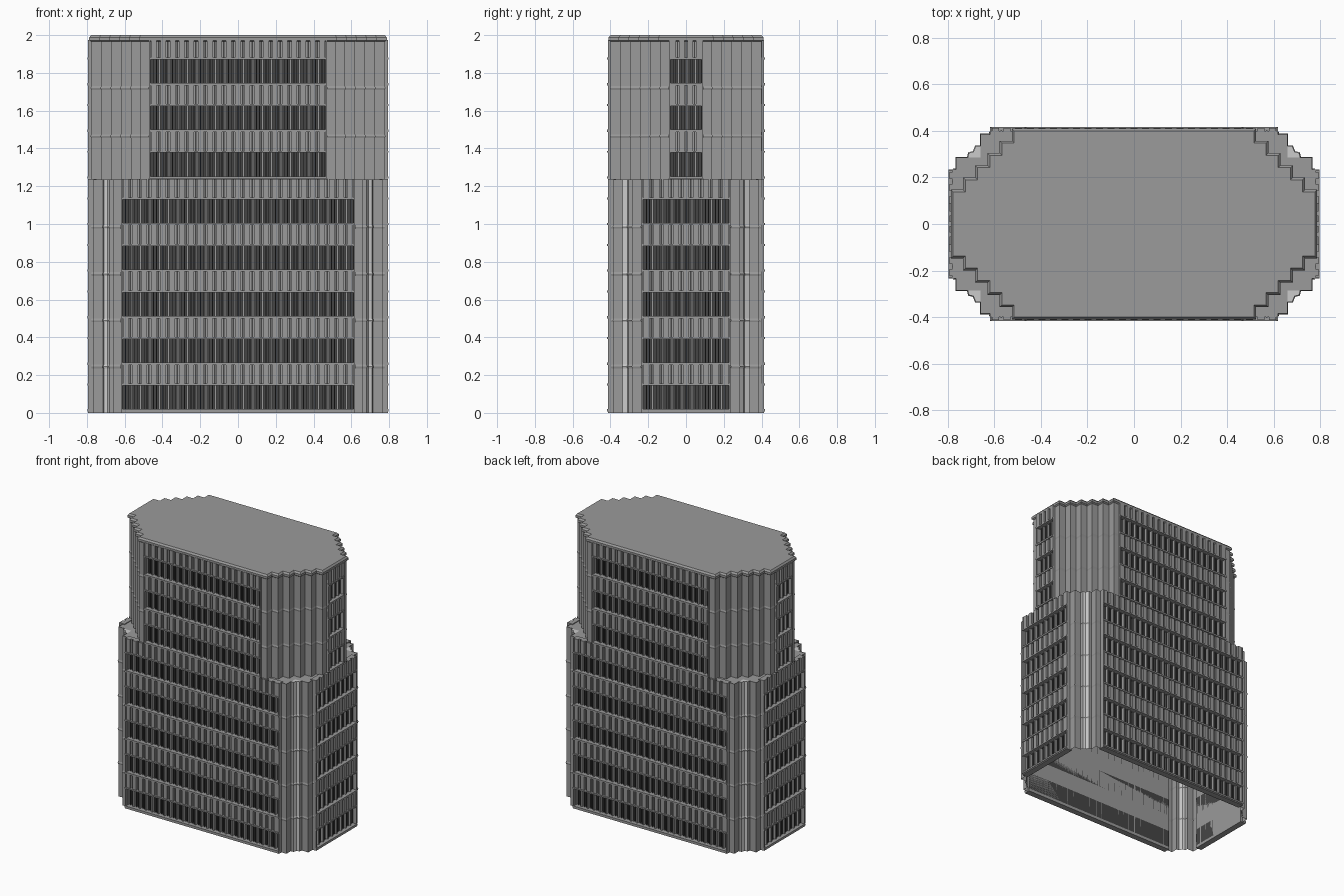
import bpy, bmesh

if "Cube" in bpy.data.objects:
    bpy.data.objects.remove(bpy.data.objects["Cube"])

PITCH, WIN = 0.2465, 0.125        # storey height, window height
GLASS = 0.03                      # window recess
FRONT, SIDE = 0.40, 0.78          # wall planes


def grey(name, v):
    m = bpy.data.materials.new(name)
    m.diffuse_color = (v, v, v, 1)
    m.use_nodes = True
    m.node_tree.nodes["Principled BSDF"].inputs["Base Color"].default_value = m.diffuse_color
    return m


MATS = [grey("stone_grey", 0.325), grey("dark_glass", 0.06), grey("pale_stone", 0.55)]


def finish(bm, name):
    bmesh.ops.recalc_face_normals(bm, faces=bm.faces[:])
    me = bpy.data.meshes.new(name)
    bm.to_mesh(me)
    bm.free()
    for m in MATS:
        me.materials.append(m)
    ob = bpy.data.objects.new(name, me)
    bpy.context.collection.objects.link(ob)
    return ob


def outline(quarter, off=0.0):
    """Mirror a front-right quarter path into a closed plan."""
    q = [(x + off, y - off) for x, y in quarter]
    right = q + [(x, -y) for x, y in reversed(q)]
    return right + [(-x, y) for x, y in reversed(right)]


def shell(name, quarter, levels, cap=False, pale=()):
    """Loft the plan through (z, offset) levels, open at the bottom."""
    bm = bmesh.new()
    rings = [[bm.verts.new((x, y, z)) for x, y in outline(quarter, off)]
             for z, off in levels]
    n = len(rings[0])
    for a, b in zip(rings, rings[1:]):
        for i in range(n):
            j = (i + 1) % n
            f = bm.faces.new((a[i], a[j], b[j], b[i]))
            c = f.calc_center_median()
            if pale and pale[0] < abs(c.x) < pale[1]:
                f.material_index = 2
    if cap:
        bm.faces.new(rings[-1])
    return finish(bm, name)


def box(bm, side, u0, u1, d0, d1, z0, z1, mat=0):
    """Box on one of the four walls: u along the wall, d outwards."""
    place = {'front': lambda u, d: (u, -d), 'back': lambda u, d: (-u, d),
             'right': lambda u, d: (d, u), 'left': lambda u, d: (-d, -u)}[side]
    v = [bm.verts.new((*place(u, d), z)) for z in (z0, z1)
         for u, d in ((u0, d0), (u1, d0), (u1, d1), (u0, d1))]
    for f in ((0, 1, 2, 3), (4, 5, 6, 7), (0, 1, 5, 4),
              (1, 2, 6, 5), (2, 3, 7, 6), (3, 0, 4, 7)):
        bm.faces.new([v[i] for i in f]).material_index = mat


def facade(name, side, half, plane, floors, top):
    """Window bands with fins, ribbed spandrels and ledges."""
    bm = bmesh.new()
    n = round(2 * half / 0.05)
    w = 2 * half / n
    g = plane - GLASS
    for k in floors:
        z0 = 0.02 + k * PITCH
        z1 = z0 + WIN
        z2 = top if k == floors[-1] else z0 + PITCH - 0.012
        # glass, sill, head ledge, spandrel
        box(bm, side, -half, half, g, g + 0.003, z0, z1, 1)
        box(bm, side, -half, half, g, plane + 0.018, z0 - 0.012, z0)
        box(bm, side, -half, half, g, plane + 0.018, z1, z1 + 0.01)
        box(bm, side, -half, half, g, plane, z1 + 0.01, z2)
        for i in range(n):
            u = -half + i * w
            # raised spandrel panel with a dark groove beside it
            box(bm, side, u + 0.2 * w, u + 0.8 * w, plane, plane + 0.013, z1 + 0.01, z2)
            box(bm, side, u - 0.08 * w if i else u, u + 0.08 * w, plane, plane + 0.002, z1 + 0.01, z2, 1)
            # fin and two mullions
            box(bm, side, u, u + 0.01, g, plane - 0.003, z0, z1)
            for t in (0.45, 0.75):
                box(bm, side, u + t * w, u + t * w + 0.004, g, plane - 0.012, z0, z1, 1)
        # end piers
        for e in (-half, half - 0.008):
            box(bm, side, e, e + 0.008, g, plane + 0.014, z0 - 0.012, z2)
    if floors[0] == 0:
        box(bm, side, -half, half, g, plane + 0.014, 0, 0.01)
    finish(bm, name)


# plan paths of the front-right corner
STEP = 0.0525
stairs = [(0.47, -FRONT)]
for i in range(5):
    x, y = 0.515 + i * STEP, -FRONT + i * STEP
    stairs += [(x, y), (x, y + STEP)]
stairs += [(0.7775, -0.1375), (0.7775, -0.09)]
upper = [(0.47, -FRONT + GLASS)] + stairs + [(SIDE - GLASS, -0.09)]
notch = [(0.66, -0.335), (0.68, -0.335), (0.69, -0.31), (0.71, -0.305), (0.715, -0.285)]
corner_a = [(0.62, -0.385), (0.66, -0.385)]
corner_b = [(0.765, -0.285), (0.765, -0.235)]
lower = ([(0.62, -FRONT + GLASS), (0.62, -0.395)] + corner_a + notch + corner_b
         + [(0.775, -0.235), (SIDE - GLASS, -0.235)])


def bands(z_start, z_end, zs):
    """Wall levels with a slight horizontal bulge at every floor line."""
    lv = [(z_start, 0)]
    for z in zs:
        lv += [(z - 0.01, 0), (z, 0.003), (z + 0.01, 0)]
    return lv + [(z_end, 0)]


# main walls, with pale strips in the lower corner notches
shell("lower_walls", lower, bands(0, 1.235, [0.245, 0.49, 0.735, 0.985]), pale=(0.672, 0.708))
shell("upper_walls", upper, bands(1.225, 1.972, [1.465, 1.72]))

# roof with bevelled rim
shell("roof", stairs, [(1.965, 0), (1.972, 0.01), (1.988, 0.01), (2.0, 0.0)], cap=True)

# corner terraces at the setback, with a pale outer tip
bm = bmesh.new()
terrace = corner_a + [(0.66, -0.285)] + corner_b + list(reversed(stairs[1:-1]))
tip = notch + [(0.66, -0.285)]
for sx in (1, -1):
    for sy in (1, -1):
        for poly, mat in ((terrace, 0), (tip, 2)):
            f = bm.faces.new([bm.verts.new((sx * x, sy * y, 1.232)) for x, y in poly])
            f.material_index = mat
            f.normal_update()
bmesh.ops.triangulate(bm, faces=bm.faces[:])
finish(bm, "corner_terraces")

# facades on all four sides
for side in ('front', 'back', 'right', 'left'):
    wide = side in ('front', 'back')
    plane = FRONT if wide else SIDE
    facade("lower_facade_" + side, side, 0.62 if wide else 0.235, plane, range(5), 1.238)
    facade("upper_facade_" + side, side, 0.47 if wide else 0.09, plane, range(5, 8), 1.975)
